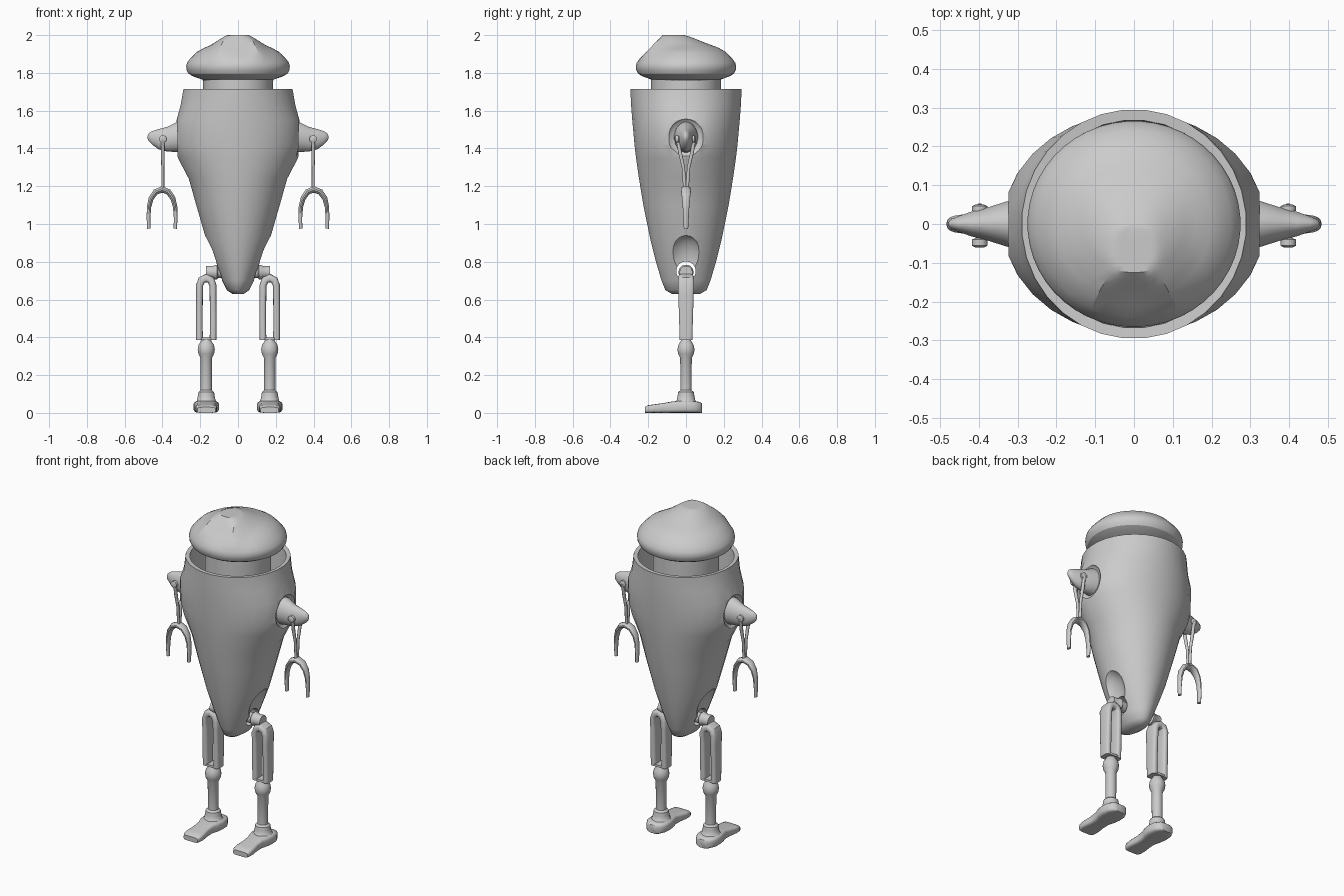
import bpy, bmesh, math
from mathutils import Vector

if "Cube" in bpy.data.objects:
    bpy.data.objects.remove(bpy.data.objects["Cube"])

grey = bpy.data.materials.new("plain grey")
grey.diffuse_color = (0.6, 0.6, 0.6, 1)
grey.use_nodes = True
grey.node_tree.nodes["Principled BSDF"].inputs["Base Color"].default_value = grey.diffuse_color


def finish(name, bm, angle=40):
    bmesh.ops.recalc_face_normals(bm, faces=bm.faces)
    me = bpy.data.meshes.new(name)
    bm.to_mesh(me)
    bm.free()
    ob = bpy.data.objects.new(name, me)
    bpy.context.collection.objects.link(ob)
    me.materials.append(grey)
    bpy.ops.object.select_all(action='DESELECT')
    ob.select_set(True)
    bpy.context.view_layer.objects.active = ob
    bpy.ops.object.shade_smooth_by_angle(angle=math.radians(angle))
    return ob


def loft(name, rings, angle=40):
    """Skin a list of closed rings and cap both ends."""
    bm = bmesh.new()
    rows = [[bm.verts.new(p) for p in r] for r in rings]
    n = len(rows[0])
    for a, b in zip(rows, rows[1:]):
        for i in range(n):
            j = (i + 1) % n
            bm.faces.new((a[i], a[j], b[j], b[i]))
    bm.faces.new(rows[0])
    bm.faces.new(rows[-1])
    return finish(name, bm, angle)


def oval(c, u, v, n=16, power=1.0):
    """Ring around c; power below 1 squares off the corners."""
    c, u, v = Vector(c), Vector(u), Vector(v)
    pts = []
    for i in range(n):
        t = 2 * math.pi * (i + .5) / n
        co, si = math.cos(t), math.sin(t)
        pts.append(c + u * math.copysign(abs(co) ** power, co)
                   + v * math.copysign(abs(si) ** power, si))
    return pts


def lathe(name, profile, x=0, y=0, n=20):
    return loft(name, [oval((x, y, z), (r, 0, 0), (0, r, 0), n) for r, z in profile])


def tube(name, path, sizes, n=12, power=1.0, side=(0, 1, 0)):
    """Sweep an oval along a path; sizes = (in-plane, sideways) half widths."""
    path, side, rings = [Vector(p) for p in path], Vector(side), []
    for i, p in enumerate(path):
        d = (path[min(i + 1, len(path) - 1)] - path[max(i - 1, 0)]).normalized()
        a, b = sizes[i]
        rings.append(oval(p, side.cross(d).normalized() * a, side * b, n, power))
    return loft(name, rings)


def cut(target, cutter):
    m = target.modifiers.new("cut", 'BOOLEAN')
    m.object, m.operation, m.solver = cutter, 'DIFFERENCE', 'EXACT'
    bpy.context.view_layer.objects.active = target
    bpy.ops.object.modifier_apply(modifier=m.name)
    bpy.data.objects.remove(cutter)


def ball(name, c, s):
    bm = bmesh.new()
    bmesh.ops.create_uvsphere(bm, u_segments=24, v_segments=14, radius=1)
    for v in bm.verts:
        v.co = Vector(c) + Vector([a * b for a, b in zip(v.co, s)])
    return finish(name, bm)


# Body: tapered shell with flattened shoulders and an open collar
outline = [(.63, .03, .075), (.65, .06, .11), (.70, .085, .13), (.80, .125, .16),
           (.92, .17, .19), (1.10, .222, .227), (1.24, .262, .25), (1.35, .32, .266),
           (1.42, .342, .274), (1.55, .338, .286), (1.63, .305, .292), (1.715, .29, .296)]
rings = [oval((0, 0, z), (a, 0, 0), (0, b, 0), 32) for z, a, b in outline]
for r in rings:
    for p in r:
        p.x = max(-.325, min(.325, p.x))
rings += [oval((0, 0, z), (r, 0, 0), (0, r, 0), 32) for r, z in ((.268, 1.713), (.255, 1.5))]
body = loft("body", rings)

for s in (-1, 1):
    # Shoulder sockets and scooped hip hollows
    cut(body, ball("socket", (s * .335, 0, 1.455), (.04, .1, .105)))
    cut(body, ball("hollow", (s * .2, 0, .78), (.1, .12, .165)))
cut(body, loft("hip_tunnel", [oval((x, 0, .75), (0, .052, 0), (0, 0, .052), 20)
                              for x in (-.3, .3)]))
body.select_set(True)
bpy.context.view_layer.objects.active = body
bpy.ops.object.shade_smooth_by_angle(angle=math.radians(40))

# Neck
lathe("neck", [(.185, 1.5), (.185, 1.77)], n=32)

# Head: flattened dome with a raised brow cut off at the front
dome = [(.275, 1.835), (.27, 1.855), (.25, 1.88), (.22, 1.91), (.2, 1.921), (.18, 1.932),
        (.16, 1.94), (.145, 1.945), (.13, 1.95), (.115, 1.954), (.1, 1.957), (.08, 1.961),
        (.06, 1.964), (.04, 1.966), (.02, 1.967), (.004, 1.967)]
under = [(.18, 1.75), (.19, 1.765), (.235, 1.78), (.262, 1.795), (.273, 1.815)]


def smooth(t):
    t = max(0, min(1, t))
    return t * t * (3 - 2 * t)


rings = [oval((0, 0, z), (r, 0, 0), (0, r * .967, 0), 48) for r, z in under + dome]
for r in rings[len(under) + 2:]:
    for p in r:
        bump = .052 * smooth(1.15 - abs(p.x) / .15) * smooth((.14 - p.y) / .25)
        face = 2.0 - 1.05 * (-.125 - p.y)
        p.z = max(p.z, min(p.z + bump, face, 2.0))
loft("head", rings, 30)

for s, side in ((-1, "left"), (1, "right")):
    # Shoulder cone
    cone = [(.26, 1.46, .085, .07), (.325, 1.46, .08, .06), (.375, 1.449, .066, .044),
            (.42, 1.449, .054, .032), (.455, 1.456, .036, .02), (.473, 1.46, .02, .012),
            (.479, 1.46, .006, .004)]
    loft(side + "_shoulder", [oval((s * x, 0, z), (0, b, 0), (0, 0, a), 20)
                              for x, z, a, b in cone])
    # Elbow pin with end knobs
    x = s * .398
    pin = [(-.06, .012), (-.056, .02), (-.04, .02), (-.036, .01), (.03, .01),
           (.034, .02), (.046, .02), (.05, .012)]
    loft(side + "_elbow_pin", [oval((x, y, 1.45), (r, 0, 0), (0, 0, r)) for y, r in pin])
    # Forked forearm
    for k in (-1, 1):
        tube(side + "_forearm_strut",
             [(x, k * .045, 1.45), (x, k * .032, 1.38), (x, k * .014, 1.3), (x, k * .006, 1.18)],
             [(.009, .009), (.01, .01), (.009, .008), (.009, .008)], 10, side=(1, 0, 0))
    # Claw
    x = s * .402
    arc = [(-.07, .975), (-.072, 1.03), (-.069, 1.09), (-.058, 1.135), (-.034, 1.17), (0, 1.183)]
    arc += [(-a, z) for a, z in arc[-2::-1]]
    size = [(.009, .012), (.010, .015), (.012, .018), (.014, .022), (.016, .026), (.018, .028)]
    size += size[-2::-1]
    tube(side + "_claw", [(x + a, 0, z) for a, z in arc], size)

    # Hip axle
    axle = [(.05, .03), (.105, .032), (.112, .04), (.122, .04), (.13, .034), (.17, .034)]
    loft(side + "_hip", [oval((s * x, 0, .745), (0, r, 0), (0, 0, r)) for x, r in axle])
    # Slotted thigh
    x = s * .168
    arc = [(-.036, .385), (-.037, .5), (-.036, .62), (-.035, .675), (-.024, .703), (0, .714)]
    arc += [(-a, z) for a, z in arc[-2::-1]]
    size = [(.018, .034), (.018, .037), (.018, .041), (.019, .043), (.021, .043), (.023, .042)]
    size += size[-2::-1]
    tube(side + "_thigh", [(x + a, 0, z) for a, z in arc], size, 16, .6)
    loft(side + "_thigh_base", [oval((x, 0, z), (.05, 0, 0), (0, .034, 0), 16, .6)
                                for z in (.385, .398)])
    # Knee, shin and ankle
    lathe(side + "_shin", [(.024, .39), (.028, .38), (.041, .36), (.046, .335), (.042, .312),
                           (.031, .29), (.03, .12), (.042, .11), (.045, .09), (.05, .065),
                           (.062, .055), (.062, .03)], x)
    # Foot: round heel, narrow waist, spread toe
    foot = [(.085, .03, .05), (.075, .048, .058), (.045, .065, .062), (0, .068, .064),
            (-.04, .062, .064), (-.075, .05, .06), (-.12, .05, .052), (-.17, .057, .045),
            (-.205, .055, .04), (-.218, .048, .03)]
    loft(side + "_foot", [oval((x, y, h / 2), (w, 0, 0), (0, 0, h / 2), 16, .45)
                          for y, w, h in foot])
